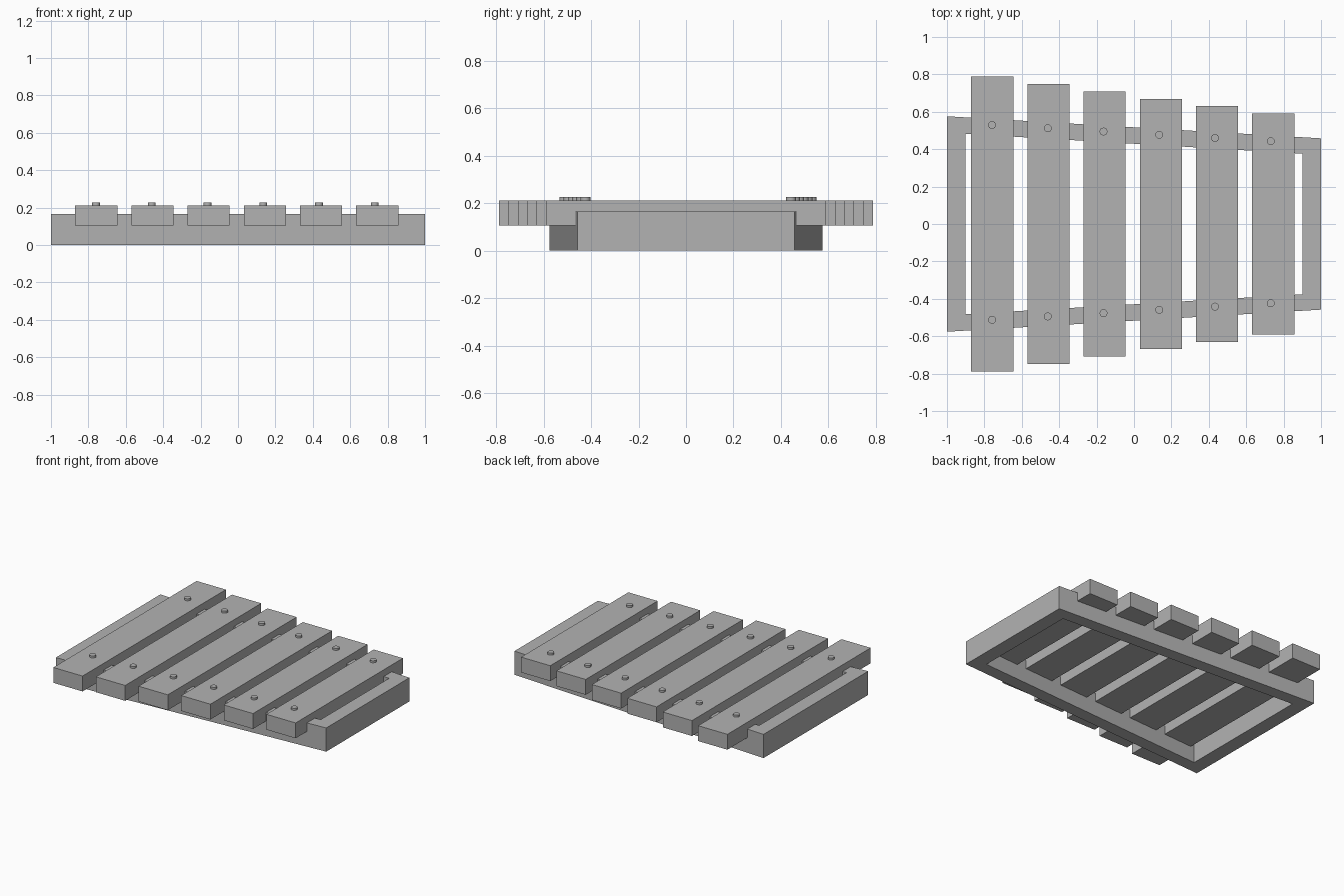
import bpy, bmesh

if "Cube" in bpy.data.objects:
    bpy.data.objects.remove(bpy.data.objects["Cube"])

# Dark grey shared by all parts
grey = bpy.data.materials.new("dark_grey")
grey.diffuse_color = (0.45, 0.45, 0.45, 1)
grey.use_nodes = True
grey.node_tree.nodes["Principled BSDF"].inputs["Base Color"].default_value = grey.diffuse_color

def mesh_object(name, bm):
    bmesh.ops.recalc_face_normals(bm, faces=bm.faces)
    me = bpy.data.meshes.new(name)
    bm.to_mesh(me)
    bm.free()
    me.materials.append(grey)
    ob = bpy.data.objects.new(name, me)
    bpy.context.collection.objects.link(ob)
    return ob

# Tapered frame: a trapezoid ring extruded upwards
FRAME_TOP = 0.165
outer = [(-1, -0.576), (1, -0.458), (1, 0.458), (-1, 0.576)]
inner = [(-0.9, -0.482), (0.9, -0.376), (0.9, 0.376), (-0.9, 0.482)]
bm = bmesh.new()
rings = [[bm.verts.new((x, y, z)) for x, y in loop]
         for loop, z in ((outer, 0), (outer, FRAME_TOP), (inner, FRAME_TOP), (inner, 0))]
for r in range(4):
    a, b = rings[r], rings[(r + 1) % 4]
    for i in range(4):
        j = (i + 1) % 4
        bm.faces.new((a[i], a[j], b[j], b[i]))
mesh_object("tapered_frame", bm)

# Six tone bars, shorter towards the right, each held by two pins
BAR_BOTTOM, BAR_TOP, PIN_TOP = 0.105, 0.212, 0.226
for i in range(6):
    x = -0.758 + 0.3005 * i
    half = 0.788 - 0.0396 * i
    bm = bmesh.new()
    bmesh.ops.create_cube(bm, size=1)
    bmesh.ops.scale(bm, vec=(0.225, 2 * half, BAR_TOP - BAR_BOTTOM), verts=bm.verts)
    bmesh.ops.translate(bm, vec=(x, 0, (BAR_TOP + BAR_BOTTOM) / 2), verts=bm.verts)
    mesh_object(f"tone_bar_{i + 1}", bm)

    for side, y in (("back", 0.529 - 0.0173 * i), ("front", -0.512 + 0.0176 * i)):
        bm = bmesh.new()
        depth = 0.034
        bmesh.ops.create_cone(bm, cap_ends=True, segments=16, radius1=0.021,
                              radius2=0.021, depth=depth)
        bmesh.ops.translate(bm, vec=(-0.759 + 0.298 * i, y, PIN_TOP - depth / 2),
                            verts=bm.verts)
        pin = mesh_object(f"{side}_pin_{i + 1}", bm)
        for p in pin.data.polygons:
            p.use_smooth = len(p.vertices) == 4
        pin.data.set_sharp_from_angle(angle=0.6)
